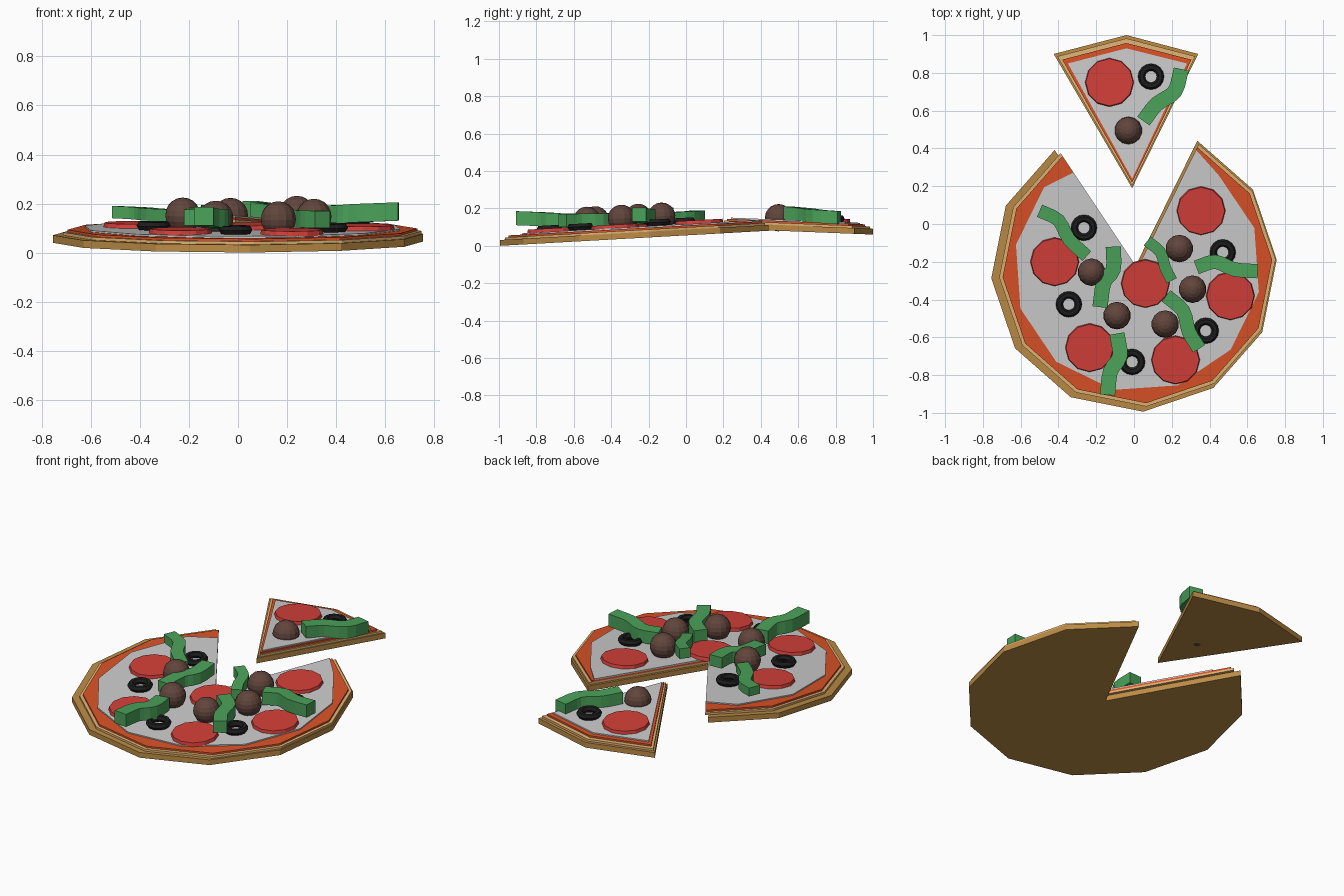
import bpy, bmesh, math
from mathutils import Vector, Matrix

if "Cube" in bpy.data.objects:
    bpy.data.objects.remove(bpy.data.objects["Cube"])

def material(name, rgb):
    m = bpy.data.materials.new(name)
    m.diffuse_color = (*rgb, 1)
    m.use_nodes = True
    m.node_tree.nodes["Principled BSDF"].inputs["Base Color"].default_value = m.diffuse_color
    return m

CRUST = material("baked_crust", (0.50, 0.26, 0.06))
RIM = material("light_crust", (0.75, 0.45, 0.17))
SAUCE = material("tomato_sauce", (0.70, 0.085, 0.02))
RED = material("pepperoni_red", (0.65, 0.05, 0.04))
BLACK = material("olive_black", (0.012, 0.012, 0.012))
BROWN = material("meat_brown", (0.12, 0.06, 0.045))
GREEN = material("pepper_green", (0.07, 0.36, 0.10))

SLOPE_MAIN, SLOPE_SLICE = 0.056, -0.04
TOP = 0.06                       # cheese height above the underside

def underside(y):
    """The pizza leans up to the back, the loose slice leans down to it."""
    return SLOPE_MAIN * (y + 0.995) if y < 0.46 else 0.06 + SLOPE_SLICE * (y - 1)

def finish(bm, name, mat):
    bmesh.ops.recalc_face_normals(bm, faces=bm.faces)
    me = bpy.data.meshes.new(name)
    bm.to_mesh(me)
    bm.free()
    ob = bpy.data.objects.new(name, me)
    bpy.context.collection.objects.link(ob)
    if mat:
        me.materials.append(mat)
    return ob

def slab(name, pts, z0, z1, height, mat):
    """Extruded outline lying on a leaning plane."""
    bm = bmesh.new()
    lo, hi = [[bm.verts.new((x, y, height(y) + z)) for x, y in pts] for z in (z0, z1)]
    bm.faces.new(lo)
    bm.faces.new(hi)
    for i in range(len(pts)):
        j = (i + 1) % len(pts)
        bm.faces.new((lo[i], lo[j], hi[j], hi[i]))
    return finish(bm, name, mat)

def polar(c, r, deg):
    a = math.radians(deg)
    return (c[0] + r * math.cos(a), c[1] + r * math.sin(a))

# Main pizza: twelve-sided layers with a sixth cut out
def main_h(y):
    return SLOPE_MAIN * (y + 0.995)

def sector(c, r):
    return [c] + [polar(c, r, 123.7 + 30 * k) for k in range(11)]

inner = (0.018, -0.235)
slab("pizza_crust", sector((0, -0.238), 0.757), 0, 0.031, main_h, CRUST)
slab("pizza_crust_rim", sector(inner, 0.733), 0.031, 0.043, main_h, RIM)
slab("pizza_sauce", sector(inner, 0.715), 0.043, 0.053, main_h, SAUCE)
cheese = [inner, polar(inner, 0.61, 123.7)]
cheese += [polar(inner, 0.655, 139 + 30 * k) for k in range(10)]
cheese += [polar(inner, 0.70, 423.7)]
slab("pizza_cheese", cheese, 0.053, TOP, main_h, None)

# Loose slice: same layers, stepping inwards
def slice_h(y):
    return 0.06 + SLOPE_SLICE * (y - 1)

outer = [(-0.425, 0.90), (-0.01, 0.19), (0.34, 0.90), (-0.04, 1.0)]
core = [(-0.35, 0.85), (-0.01, 0.24), (0.28, 0.85), (-0.04, 0.93)]
for name, t, z0, z1, mat in (("slice_crust", 0, 0, 0.031, CRUST),
                             ("slice_crust_rim", 0.25, 0.031, 0.043, RIM),
                             ("slice_sauce", 0.6, 0.043, 0.053, SAUCE),
                             ("slice_cheese", 1, 0.053, TOP, None)):
    pts = [tuple(Vector(a).lerp(Vector(b), t)) for a, b in zip(outer, core)]
    slab(name, pts, z0, z1, slice_h, mat)

def place(x, y, lift, on_slice=False):
    slope = SLOPE_SLICE if on_slice else SLOPE_MAIN
    z = (slice_h if on_slice else main_h)(y) + TOP + lift
    return Matrix.Translation((x, y, z)) @ Matrix.Rotation(math.atan(slope), 4, 'X')

# Pepperoni discs
for i, (x, y) in enumerate([(-.13, .75), (.355, .07), (-.42, -.20), (.06, -.315),
                            (.51, -.38), (-.235, -.655), (.22, -.72)]):
    bm = bmesh.new()
    bmesh.ops.create_cone(bm, cap_ends=True, segments=12, radius1=0.13, radius2=0.125,
                          depth=0.022, matrix=place(x, y, 0.007, i == 0))
    finish(bm, f"pepperoni_{i + 1}", RED)

# Olive rings
for i, (x, y) in enumerate([(.09, .78), (-.265, -.02), (.47, -.15), (-.345, -.425),
                            (.38, -.565), (-.01, -.73)]):
    bm = bmesh.new()
    n, m = 16, 6
    ring = [[bm.verts.new(((0.05 + 0.019 * math.cos(b)) * math.cos(a),
                           (0.05 + 0.019 * math.cos(b)) * math.sin(a),
                           0.019 * math.sin(b)))
             for b in (2 * math.pi * k / m for k in range(m))]
            for a in (2 * math.pi * k / n for k in range(n))]
    for j in range(n):
        for k in range(m):
            bm.faces.new((ring[j][k], ring[(j + 1) % n][k],
                          ring[(j + 1) % n][(k + 1) % m], ring[j][(k + 1) % m]))
    bm.transform(place(x, y, 0.018, i == 0))
    finish(bm, f"olive_{i + 1}", BLACK)

# Meatballs
for i, (x, y) in enumerate([(-.03, .495), (.24, -.13), (-.225, -.255), (.31, -.345),
                            (-.09, -.485), (.165, -.53)]):
    bm = bmesh.new()
    bmesh.ops.create_uvsphere(bm, u_segments=14, v_segments=10, radius=0.073,
                              matrix=place(x, y, 0.01 if i == 0 else 0.05, i == 0))
    finish(bm, f"meatball_{i + 1}", BROWN)

# Wavy pepper strips: path, start and end underside height, thickness, width
def strip(name, pts, za, zb, h, w):
    p = [Vector(q) for q in pts]
    p = [2 * p[0] - p[1]] + p + [2 * p[-1] - p[-2]]
    path = []
    for i in range(1, len(p) - 2):
        a, b, c, d = p[i - 1:i + 3]
        for t in (0, 1 / 3, 2 / 3):
            path.append(0.5 * (2 * b + (c - a) * t + (2 * a - 5 * b + 4 * c - d) * t * t
                               + (3 * b - a - 3 * c + d) * t ** 3))
    path.append(p[-2])
    bm = bmesh.new()
    rows, last = [], len(path) - 1
    for i, q in enumerate(path):
        d = (path[min(i + 1, last)] - path[max(i - 1, 0)]).normalized()
        s = Vector((-d.y, d.x)) * w / 2
        z = za + (zb - za) * i / last
        rows.append([bm.verts.new((*(q + s * e), z + v))
                     for e, v in ((-1, 0), (1, 0), (1, h), (-1, h))])
    for a, b in zip(rows, rows[1:]):
        for k in range(4):
            bm.faces.new((a[k], a[(k + 1) % 4], b[(k + 1) % 4], b[k]))
    bm.faces.new(rows[0])
    bm.faces.new(rows[-1])
    finish(bm, name, GREEN)

strips = [
    ([(.25, .82), (.215, .70), (.12, .635), (.05, .545)], .115, .14, .07, .08),
    ([(-.50, .07), (-.40, .02), (-.345, -.08), (-.25, -.17)], .14, .125, .05, .07),
    ([(-.11, -.12), (-.11, -.24), (-.16, -.31), (-.18, -.44)], .13, .11, .065, .08),
    ([(.07, -.09), (.14, -.15), (.165, -.23), (.20, -.30)], .145, .12, .06, .06),
    ([(.33, -.23), (.43, -.20), (.53, -.24), (.655, -.25)], .115, .13, .075, .075),
    ([(.17, -.38), (.26, -.46), (.29, -.57), (.345, -.66)], .105, .10, .07, .075),
    ([(-.09, -.58), (-.075, -.70), (-.125, -.78), (-.14, -.905)], .095, .11, .075, .08),
]
for i, s in enumerate(strips):
    strip(f"green_pepper_{i + 1}", *s)
